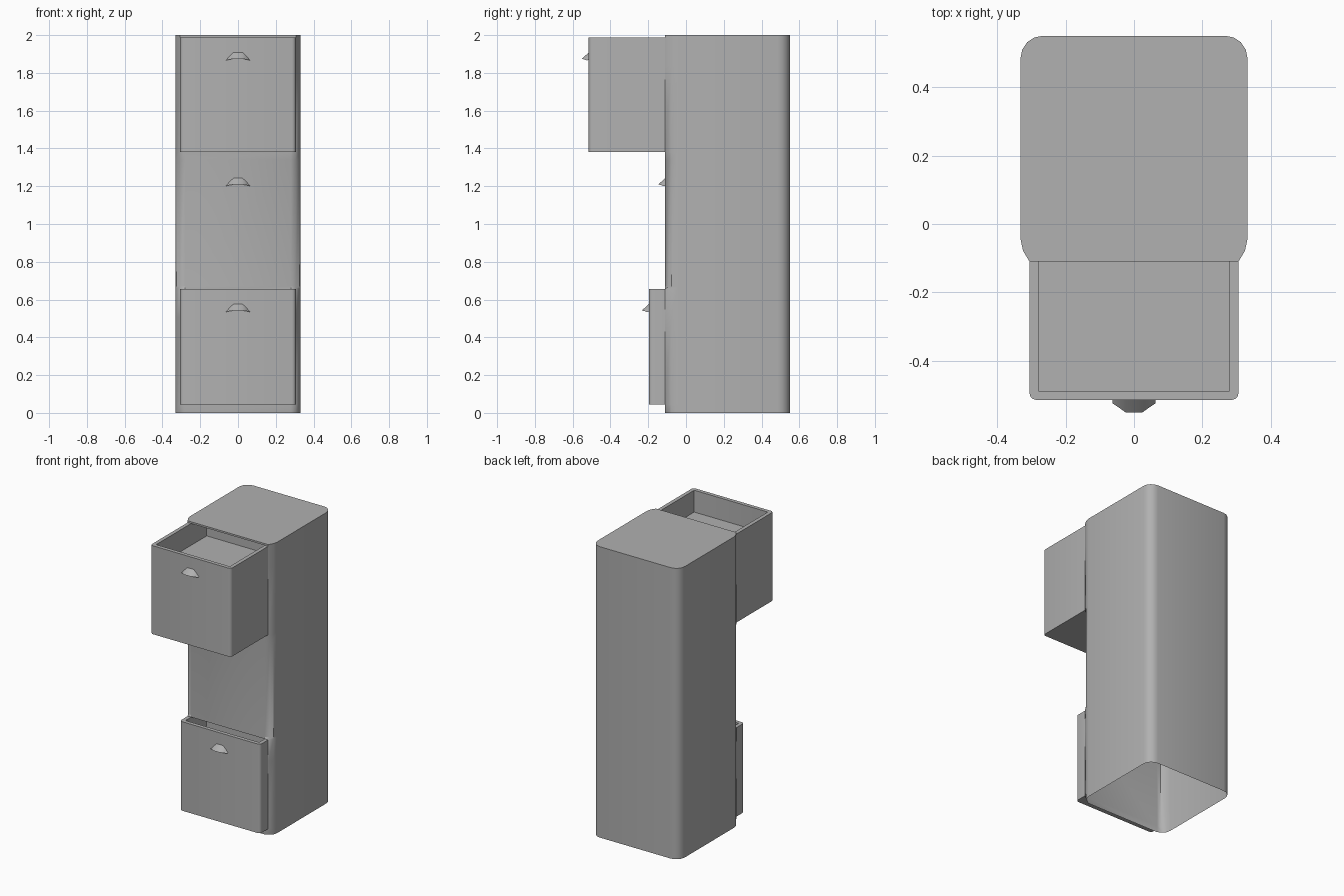
import bpy, bmesh, math

if "Cube" in bpy.data.objects:
    bpy.data.objects.remove(bpy.data.objects["Cube"])

FRONT = -0.11   # front plane of the cabinet
WIDE = 0.306    # half width of a drawer
INNER = 0.28    # half width inside a drawer
DEEP = 0.15     # depth of the visible drawer interior

grey = bpy.data.materials.new("dark_grey")
grey.diffuse_color = (0.44, 0.44, 0.44, 1)
grey.use_nodes = True
grey.node_tree.nodes["Principled BSDF"].inputs["Base Color"].default_value = grey.diffuse_color


def finish(name, bm, angle=35, recalc=True):
    bmesh.ops.remove_doubles(bm, verts=bm.verts, dist=1e-5)
    if recalc:
        bmesh.ops.recalc_face_normals(bm, faces=bm.faces)
    me = bpy.data.meshes.new(name)
    bm.to_mesh(me)
    bm.free()
    me.materials.append(grey)
    ob = bpy.data.objects.new(name, me)
    bpy.context.collection.objects.link(ob)
    bpy.ops.object.select_all(action='DESELECT')
    bpy.context.view_layer.objects.active = ob
    ob.select_set(True)
    bpy.ops.object.shade_smooth_by_angle(angle=math.radians(angle))


def loft(bm, rings, closed=True):
    vs = [[bm.verts.new(p) for p in r] for r in rings]
    n = len(vs[0])
    for a, b in zip(vs, vs[1:]):
        for i in range(n if closed else n - 1):
            j = (i + 1) % n
            bm.faces.new((a[i], a[j], b[j], b[i]))
    return vs


# Cabinet shell: rounded plan, open underneath, front corners filled out beside open drawers
def plan(corner_y, z):
    half = [(INNER, FRONT), (WIDE, corner_y), (0.325, -0.078), (0.332, -0.045)]
    for k in range(5):
        a = math.radians(22.5 * k)
        half.append((0.267 + 0.065 * math.cos(a), 0.486 + 0.065 * math.sin(a)))
    return [(x, y, z) for x, y in half] + [(-x, y, z) for x, y in reversed(half)]


bm = bmesh.new()
ROUND, SQUARE = -0.092, FRONT
LOW, HIGH = 0.657, 1.988     # rims of the two open drawers
levels = [(0, ROUND), (0.045, SQUARE), (LOW - DEEP, SQUARE), (LOW, SQUARE), (0.67, ROUND),
          (1.34, ROUND), (1.38, SQUARE), (HIGH - DEEP, SQUARE), (HIGH, SQUARE), (2.0, SQUARE)]
rings = loft(bm, [plan(c, z) for z, c in levels])
bm.faces.new(rings[-1])
# openings in the front wall behind the open drawers
gaps = []
for i in (2, 7):
    quad = {rings[i][0], rings[i][-1], rings[i + 1][0], rings[i + 1][-1]}
    gaps += [f for f in bm.faces if set(f.verts) == quad]
bmesh.ops.delete(bm, geom=gaps, context='FACES_ONLY')
finish("cabinet_body", bm)


# Open drawer: outer tray, rim, inner walls and floor, running back into the cabinet
def drawer(name, front, z0, z1):
    def path(inset, z, r):
        x, y = WIDE - inset, front + inset
        right = [(x, FRONT)]
        for k in range(4):
            a = math.radians(-30 * k)
            right.append((x - r + r * math.cos(a), y + r + r * math.sin(a)))
        return [(px, py, z) for px, py in right] + [(-px, py, z) for px, py in reversed(right)]

    bm = bmesh.new()
    rim = WIDE - INNER
    vs = loft(bm, [path(0, z0, 0.02), path(0, z1, 0.02),
                   path(rim, z1, 0.001), path(rim, z1 - DEEP, 0.001)], closed=False)
    bm.faces.new(vs[0])
    bm.faces.new(vs[-1])
    finish(name, bm)

    bm = bmesh.new()
    x = INNER
    ends = [[(-x, y, z1 - DEEP), (x, y, z1 - DEEP), (x, y, z1), (-x, y, z1)] for y in (FRONT, 0.06)]
    vs = loft(bm, ends)
    bm.faces.new(vs[1])
    bmesh.ops.recalc_face_normals(bm, faces=bm.faces)
    bmesh.ops.reverse_faces(bm, faces=bm.faces)
    finish(name + "_recess", bm, recalc=False)


# Cup handle: sloping hood from the drawer face to a lip
def handle(name, front, z):
    def sym(half):
        return [(-x, y, h) for x, y, h in half] + [(x, y, h) for x, y, h in reversed(half)]

    wall = sym([(0.063, front, z), (0.045, front, z + 0.02), (0.024, front, z + 0.04)])
    lip = sym([(0.063, front - 0.01, z - 0.002), (0.045, front - 0.022, z + 0.003),
               (0.024, front - 0.037, z + 0.006)])
    bm = bmesh.new()
    loft(bm, [wall, lip], closed=False)
    finish(name, bm)


drawer("top_drawer", -0.515, 1.38, HIGH)
drawer("bottom_drawer", -0.197, 0.045, LOW)
for part, front, z in (("top", -0.515, 1.868), ("middle", FRONT, 1.203), ("bottom", -0.197, 0.536)):
    handle(part + "_handle", front, z)
